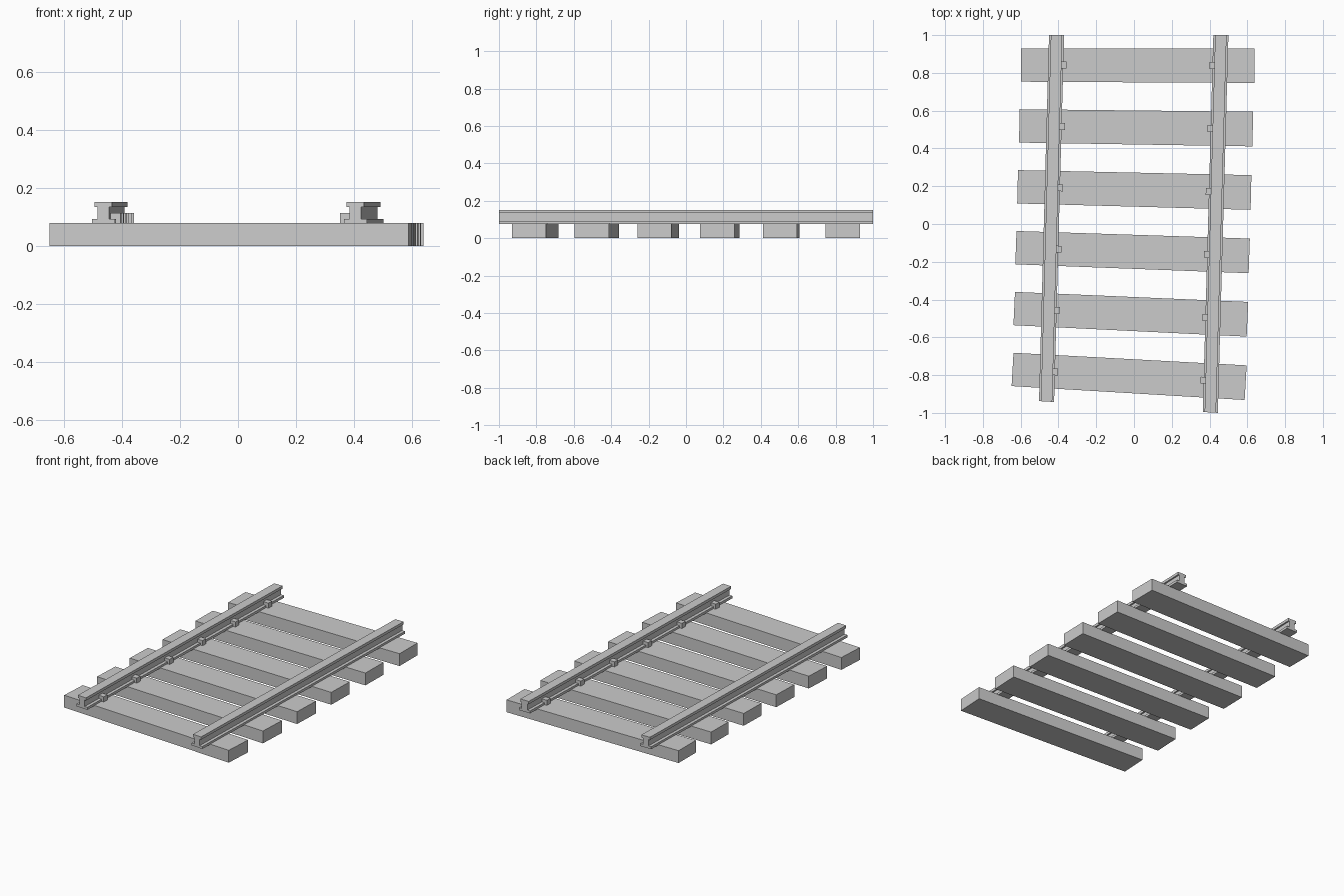
import bpy
import math
from mathutils import Vector

if "Cube" in bpy.data.objects:
    bpy.data.objects.remove(bpy.data.objects["Cube"])

COUNT = 6
SLEEPER_TOP = 0.08
BEND_RADIUS = 32


def prism(name, ring_a, ring_b):
    """Solid joining two matching closed outlines."""
    n = len(ring_a)
    faces = [(i, (i + 1) % n, n + (i + 1) % n, n + i) for i in range(n)]
    faces += [tuple(reversed(range(n))), tuple(range(n, 2 * n))]
    mesh = bpy.data.meshes.new(name)
    mesh.from_pydata(ring_a + ring_b, [], faces)
    mesh.update()
    obj = bpy.data.objects.new(name, mesh)
    bpy.context.collection.objects.link(obj)
    return obj


def place(origin, angle, u, v, z):
    """Point at across/along offsets (u, v) in a frame turned by angle."""
    c, s = math.cos(angle), math.sin(angle)
    return (origin[0] + u * c - v * s, origin[1] + u * s + v * c, z)


def box(name, origin, angle, u0, u1, half, z0, z1, wedge=0.0):
    def ring(z):
        return [place(origin, angle, u, side * half * (1 + u * wedge), z)
                for u, side in ((u0, -1), (u1, -1), (u1, 1), (u0, 1))]
    return prism(name, ring(z0), ring(z1))


# I-shaped rail section, right half then mirrored
half = [(0.04, 0.077), (0.04, 0.093), (0.02, 0.093),
        (0.02, 0.134), (0.03, 0.134), (0.03, 0.152)]
section = half + [(-x, z) for x, z in reversed(half)]

# Rails: front end and back end of each centre line
rails = {"left": (Vector((-0.463, -0.940)), Vector((-0.41, 1.0)), 1),
         "right": (Vector((0.404, -0.9975)), Vector((0.46, 1.0)), -1)}
for side, (front, back, _) in rails.items():
    prism(side + "_rail",
          [place(back, 0, u, 0, z) for u, z in section],
          [place(front, math.radians(-3.4), u, 0, z) for u, z in section])

for i in range(COUNT):
    # Sleepers fan out gradually along the curve
    centre = (0.02 - 0.0092 * i, 0.84 - 0.329 * i)
    angle = -math.radians(0.15 + 0.62 * i)
    box(f"sleeper_{i + 1}", centre, angle, -0.618, 0.618, 0.09,
        0, SLEEPER_TOP, 1 / BEND_RADIUS)

    # Clips on the inner foot of each rail
    for side, (front, back, inward) in rails.items():
        t = (centre[1] - front.y) / (back.y - front.y)
        x = front.lerp(back, t).x
        y = centre[1] + (x - centre[0]) * math.tan(angle)
        u0, u1 = sorted((0.019 * inward, 0.057 * inward))
        box(f"{side}_clip_{i + 1}", (x, y), angle, u0, u1, 0.018,
            SLEEPER_TOP - 0.003, 0.113)
